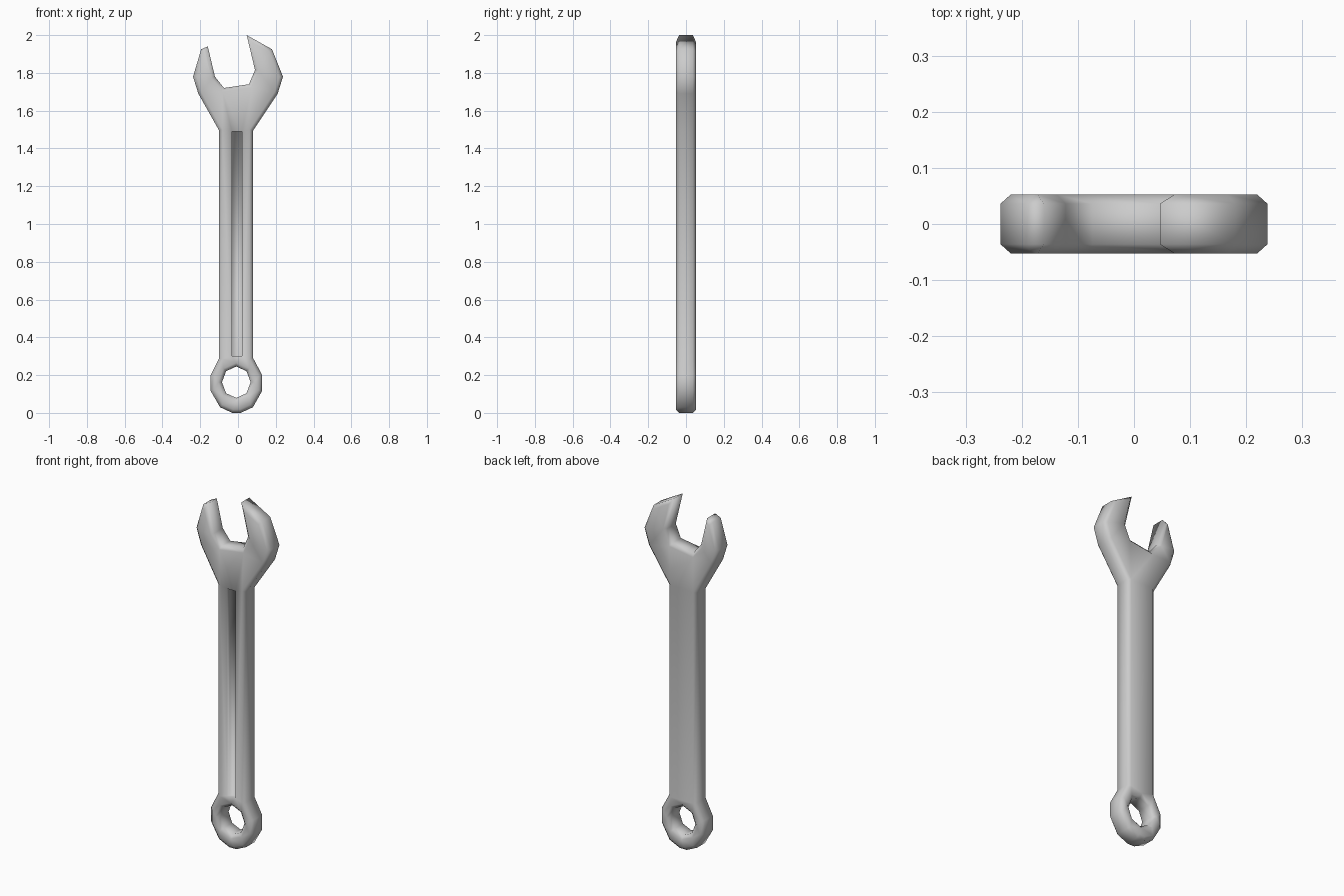
import bpy, bmesh, math
from mathutils import Vector

if "Cube" in bpy.data.objects:
    bpy.data.objects.remove(bpy.data.objects["Cube"])

# Outline of the spanner, clockwise seen from the front (x, z)
outline = [(-.16, 1.94), (.0, 0)]
head_left = [(-.16, 1.94), (-.195, 1.925), (-.238, 1.78), (-.21, 1.69), (-.10, 1.495)]
ring_end = [(-.10, .29), (-.145, .20), (-.145, .117), (-.095, .03), (-.03, 0),
            (.014, 0), (.079, .03), (.128, .117), (.128, .20), (.08, .29)]
head_right = [(.08, 1.495), (.21, 1.69), (.238, 1.78), (.18, 1.925), (.046, 2.0)]
jaw = [(.09, 1.815), (.058, 1.74), (-.074, 1.72), (-.122, 1.78)]
outline = head_left + ring_end + head_right + jaw
# Octagonal hole, wound the opposite way
hole = [(-.009 + .076 * math.sin(i * math.pi / 4), .1625 + .083 * math.cos(i * math.pi / 4))
        for i in range(8)]
# Handle groove
groove = [(-.033, .30), (.022, .30), (.022, 1.49), (-.033, 1.49)]

HALF, EDGE, CHAMFER, DEPTH = .053, .036, .018, .025


def inset(pts, d):
    """Mitred offset to the left of the travel direction."""
    out = []
    for i, p in enumerate(pts):
        p = Vector(p)
        a = (p - Vector(pts[i - 1])).normalized()
        b = (Vector(pts[(i + 1) % len(pts)]) - p).normalized()
        na, nb = Vector((-a.y, a.x)), Vector((-b.y, b.x))
        out.append(p + (na + nb) * d / (1 + na.dot(nb)))
    return out


bm = bmesh.new()


def ring(pts, y):
    vs = [bm.verts.new((p[0], y, p[1])) for p in pts]
    es = [bm.edges.new((vs[i - 1], vs[i])) for i in range(len(vs))]
    return vs, es


def walls(pts, levels):
    """Stack of rings joined by quads; returns first and last edge loops."""
    rings = [ring(inset(pts, d), y) for y, d in levels]
    for (a, _), (b, _) in zip(rings, rings[1:]):
        for i in range(len(a)):
            bm.faces.new((a[i - 1], a[i], b[i], b[i - 1]))
    return rings[0], rings[-1]


# Chamfered rims of body and hole
levels = [(-HALF, CHAMFER), (-EDGE, 0), (EDGE, 0), (HALF, CHAMFER)]
front_o, back_o = walls(outline, levels)
# hole runs clockwise, so a left offset widens it at the faces
front_h, back_h = walls(hole, levels)
# Recess in the front of the handle
front_g, floor_g = walls(groove, [(-HALF, 0), (-HALF + DEPTH, 0)])
bm.faces.new(floor_g[0])
# Front and back faces
bmesh.ops.triangle_fill(bm, use_beauty=True, edges=front_o[1] + front_h[1] + front_g[1],
                        normal=(0, -1, 0))
bmesh.ops.triangle_fill(bm, use_beauty=True, edges=back_o[1] + back_h[1], normal=(0, 1, 0))
bmesh.ops.recalc_face_normals(bm, faces=bm.faces)

mesh = bpy.data.meshes.new("spanner")
bm.to_mesh(mesh)
bm.free()
for poly in mesh.polygons:
    poly.use_smooth = True
bpy.context.collection.objects.link(bpy.data.objects.new("spanner", mesh))
